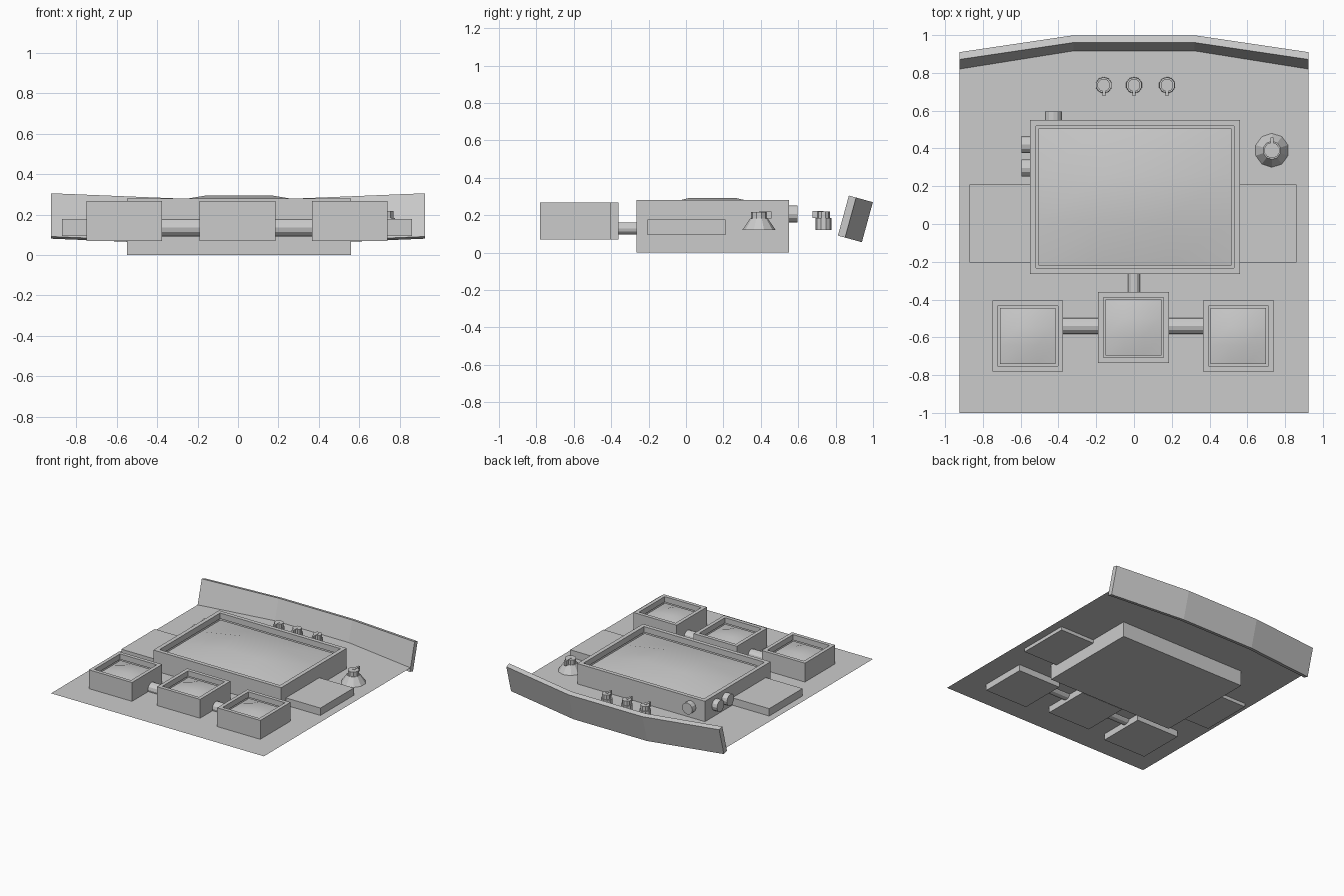
import bpy, bmesh
from math import radians, pi
from mathutils import Matrix, Vector

if "Cube" in bpy.data.objects:
    bpy.data.objects.remove(bpy.data.objects["Cube"])

DECK = 0.12


def finish(bm, name, smooth=False):
    bmesh.ops.recalc_face_normals(bm, faces=bm.faces)
    me = bpy.data.meshes.new(name)
    bm.to_mesh(me)
    bm.free()
    for p in me.polygons:
        p.use_smooth = smooth
    ob = bpy.data.objects.new(name, me)
    bpy.context.collection.objects.link(ob)
    return ob


def add_box(bm, x, y, z):
    c = Vector([(a + b) / 2 for a, b in (x, y, z)])
    s = Matrix.Diagonal((x[1] - x[0], y[1] - y[0], z[1] - z[0], 1))
    bmesh.ops.create_cube(bm, size=1, matrix=Matrix.Translation(c) @ s)


def box(name, x, y, z):
    bm = bmesh.new()
    add_box(bm, x, y, z)
    return finish(bm, name)


def add_cone(bm, a, b, r1, r2, sides):
    a, b = Vector(a), Vector(b)
    rot = (b - a).to_track_quat('Z', 'Y').to_matrix().to_4x4()
    bmesh.ops.create_cone(bm, cap_ends=True, segments=sides, radius1=r1, radius2=r2,
                          depth=(b - a).length, matrix=Matrix.Translation((a + b) / 2) @ rot)


def cylinder(name, a, b, r, sides=12):
    bm = bmesh.new()
    add_cone(bm, a, b, r, r, sides)
    return finish(bm, name)


def screen_box(name, x, y, z, rim, edge_z, peak_z):
    # casing with an open recess in its top
    bm = bmesh.new()
    add_box(bm, x, y, z)
    bm.normal_update()
    top = max(bm.faces, key=lambda f: f.calc_center_median().z)
    bmesh.ops.inset_region(bm, faces=[top], thickness=rim)
    new = bmesh.ops.extrude_discrete_faces(bm, faces=[top])['faces'][0]
    for v in new.verts:
        v.co.z = edge_z
    bmesh.ops.delete(bm, geom=[new], context='FACES_ONLY')
    finish(bm, name + "_casing")
    # bulging glass
    bm = bmesh.new()
    bmesh.ops.create_grid(bm, x_segments=3, y_segments=3, size=1)
    hx, hy = (x[1] - x[0]) / 2 - rim, (y[1] - y[0]) / 2 - rim
    for v in bm.verts:
        on_edge = max(abs(v.co.x), abs(v.co.y)) > 0.99
        v.co = (sum(x) / 2 + v.co.x * hx, sum(y) / 2 + v.co.y * hy,
                edge_z if on_edge else peak_z)
    finish(bm, name + "_glass", True)


def knob(name, x, y, r_base, r_neck, z_neck, z_top, r_cap, pointer):
    # base, cap and pointer; pointer is its signed reach along y
    bm = bmesh.new()
    add_cone(bm, (x, y, DECK), (x, y, z_neck), r_base, r_neck, 10)
    add_cone(bm, (x, y, z_neck), (x, y, z_top), r_cap, r_cap, 10)
    add_box(bm, (x - 0.008, x + 0.008), sorted((y, y + pointer)), (z_neck, z_top + 0.003))
    finish(bm, name)


# bent backboard, tilted backwards
bm = bmesh.new()
plan = [(-0.925, 0), (-0.32, 0.093), (0.32, 0.093), (0.925, 0)]
ring = plan + [(px, py + 0.04) for px, py in reversed(plan)]
quads = [(i, i + 1, 6 - i, 7 - i) for i in range(3)]
verts = [bm.verts.new((px, py, 0)) for px, py in ring]
faces = [bm.faces.new([verts[i] for i in q]) for q in quads]
ext = bmesh.ops.extrude_face_region(bm, geom=faces)['geom']
for v in ext:
    if isinstance(v, bmesh.types.BMVert):
        v.co.z = 0.222
# keep the bottom closed
if not all(f.is_valid and f in bm.faces for f in faces):
    for q in quads:
        bm.faces.new([verts[i] for i in q])
bmesh.ops.transform(bm, verts=bm.verts,
                    matrix=Matrix.Translation((0, 0.812, 0.091)) @ Matrix.Rotation(radians(-15.4), 4, 'X'))
finish(bm, "backboard")

# thin deck reaching into the backboard
bm = bmesh.new()
outline = [(-0.925, -1), (0.925, -1), (0.925, 0.835), (0.32, 0.925), (-0.32, 0.925), (-0.925, 0.835)]
bm.faces.new([bm.verts.new((px, py, DECK)) for px, py in outline])
finish(bm, "deck")

# large and small screens
screen_box("main_screen", (-0.55, 0.56), (-0.265, 0.55), (0, 0.28), 0.045, 0.235, 0.293)
for name, x, y in (("left", -0.75, -0.78), ("middle", -0.19, -0.735), ("right", 0.365, -0.78)):
    screen_box(name + "_small_screen", (x, x + 0.375), (y, y + 0.375), (0.07, 0.268), 0.04, 0.225, 0.25)

# side blocks
box("left_side_block", (-0.87, -0.55), (-0.205, 0.21), (0.093, 0.178))
box("right_side_block", (0.56, 0.86), (-0.205, 0.21), (0.093, 0.178))

# connecting pipes
cylinder("left_pipe", (-0.376, -0.54, 0.135), (-0.189, -0.54, 0.135), 0.043)
cylinder("right_pipe", (0.184, -0.54, 0.135), (0.366, -0.54, 0.135), 0.043)
cylinder("middle_pipe", (0, -0.361, 0.13), (0, -0.264, 0.13), 0.032)

# dials on the main casing
for i, y in enumerate((0.42, 0.297)):
    cylinder(f"side_dial_{i + 1}", (-0.55, y, 0.207), (-0.595, y, 0.207), 0.045)
cylinder("back_dial", (-0.427, 0.55, 0.207), (-0.427, 0.595, 0.207), 0.045)

# deck knobs
knob("large_knob", 0.73, 0.39, 0.09, 0.048, 0.182, 0.218, 0.042, 0.068)
for i, x in enumerate((-0.16, 0, 0.175)):
    knob(f"small_knob_{i + 1}", x, 0.735, 0.044, 0.042, 0.185, 0.22, 0.034, -0.058)
